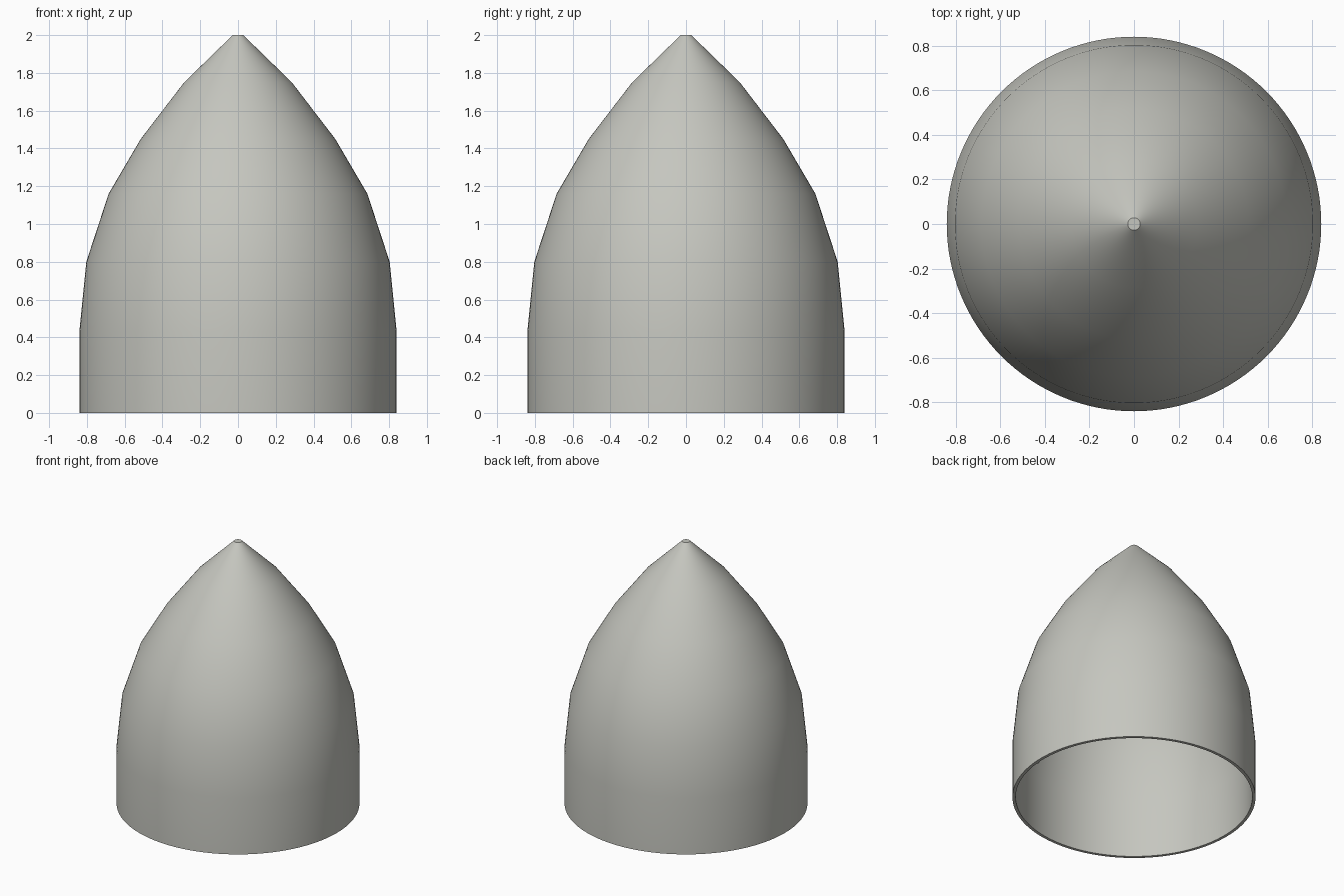
import bpy
import bmesh
from math import radians, cos, sin, tau

cube = bpy.data.objects.get("Cube")
if cube:
    bpy.data.objects.remove(cube, do_unlink=True)

grey = bpy.data.materials.new("warm grey")
grey.use_nodes = True
colour = (0.56, 0.565, 0.52, 1)
grey.diffuse_color = colour
grey.node_tree.nodes["Principled BSDF"].inputs["Base Color"].default_value = colour

WALL = 0.022
OUTER = [(0.84, 0), (0.84, 0.43), (0.803, 0.8), (0.685, 1.16),
         (0.515, 1.45), (0.285, 1.75), (0.028, 2)]


def inset(profile, d):
    """Shrink a profile inward, keeping it on the base plane."""
    return [(max(r - d, 0), max(z - d * z / 2, 0)) for r, z in profile]


def lathe(name, section, start, sweep, steps):
    """Revolve a closed section of (radius, height) points about z."""
    full = abs(sweep - tau) < 0.001
    bm = bmesh.new()
    rings = []
    for i in range(steps if full else steps + 1):
        a = start + sweep * i / steps
        rings.append([bm.verts.new((r * cos(a), r * sin(a), z)) for r, z in section])
    n = len(section)
    for i in range(steps):
        a, b = rings[i], rings[(i + 1) % len(rings)]
        for j in range(n):
            k = (j + 1) % n
            bm.faces.new((a[j], b[j], b[k], a[k]))
    if not full:
        bm.faces.new(rings[0])
        bm.faces.new(rings[-1])
    # Points on the axis collapse into a single vertex
    bmesh.ops.remove_doubles(bm, verts=bm.verts, dist=0.0001)
    bmesh.ops.recalc_face_normals(bm, faces=bm.faces)
    mesh = bpy.data.meshes.new(name)
    bm.to_mesh(mesh)
    bm.free()
    mesh.materials.append(grey)
    obj = bpy.data.objects.new(name, mesh)
    bpy.context.collection.objects.link(obj)
    bpy.ops.object.select_all(action="DESELECT")
    obj.select_set(True)
    bpy.context.view_layer.objects.active = obj
    bpy.ops.object.shade_smooth_by_angle(angle=radians(30))
    return obj


# Hollow pointed shell with a small flat tip and an open base
inner = inset(OUTER, WALL)
lathe("nose_cone_shell", OUTER + [(0, 2), (0, inner[-1][1])] + inner[::-1], 0, tau, 128)

# Narrow seam strip running up the inside wall
strip_outer, strip_inner = inset(OUTER[:-1], WALL - 0.004), inset(OUTER[:-1], WALL + 0.006)
lathe("inner_seam_strip", strip_outer + strip_inner[::-1], radians(-5), radians(1.4), 2)
